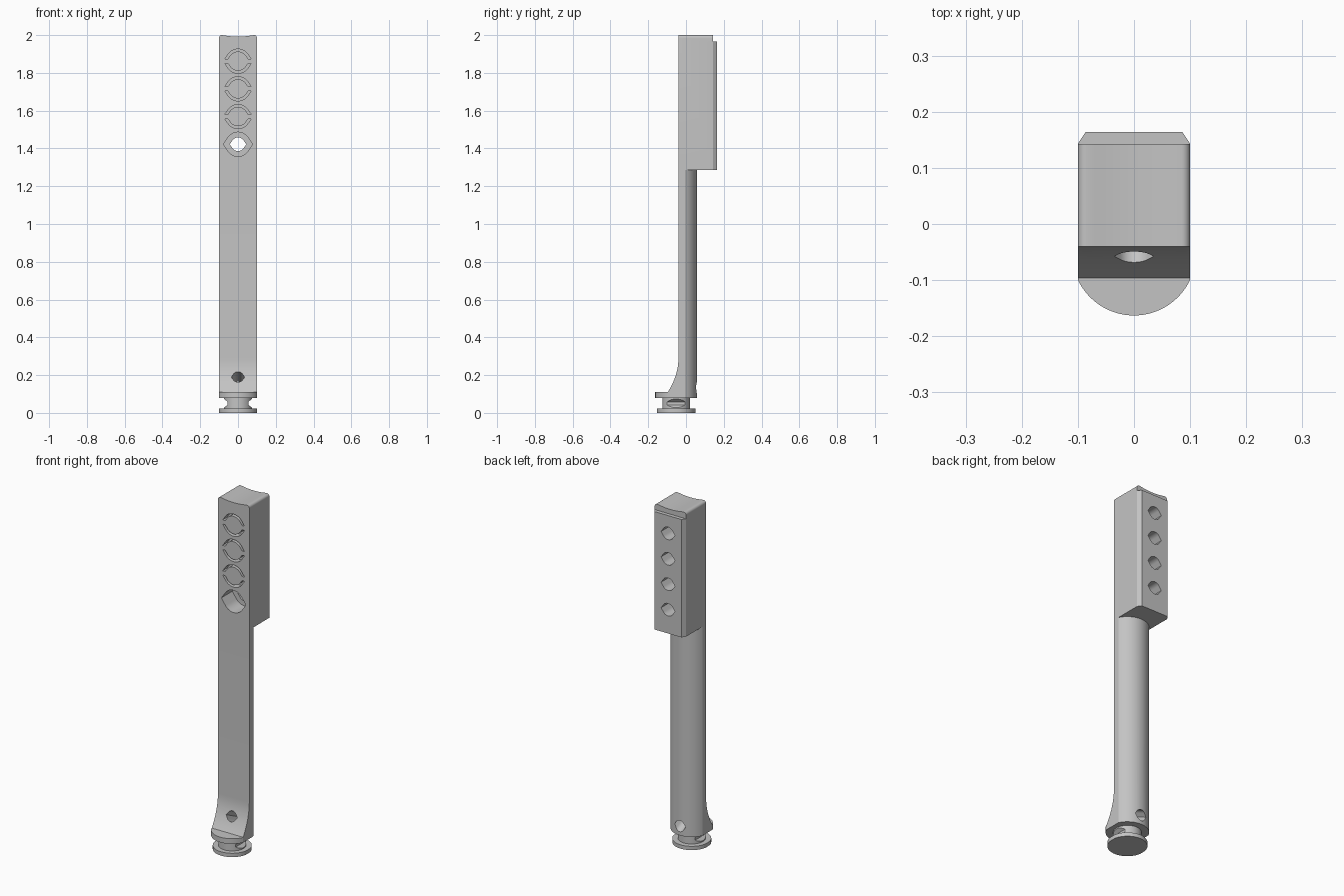
import bpy, bmesh, math
from mathutils import Vector, Matrix

cube = bpy.data.objects.get("Cube")
if cube:
    bpy.data.objects.remove(cube, do_unlink=True)

grey = bpy.data.materials.new("plain grey")
grey.use_nodes = True
grey.diffuse_color = (0.55, 0.55, 0.55, 1)
grey.node_tree.nodes["Principled BSDF"].inputs["Base Color"].default_value = grey.diffuse_color

AXIS_Y = -0.0525      # centre line of the round shaft and foot
BORE_Z = [1.422 + i * 0.1467 for i in range(4)]


def prism(name, profile, axis, lo, hi):
    """Extrude a 2D profile along an axis; profile gives the other two coordinates in order."""
    bm = bmesh.new()
    rows = []
    for d in (lo, hi):
        row = []
        for p in profile:
            co = list(p)
            co.insert("xyz".index(axis), d)
            row.append(bm.verts.new(co))
        rows.append(row)
    bm.faces.new(rows[0])
    bm.faces.new(rows[1])
    n = len(profile)
    for i in range(n):
        j = (i + 1) % n
        bm.faces.new((rows[0][i], rows[0][j], rows[1][j], rows[1][i]))
    bmesh.ops.recalc_face_normals(bm, faces=bm.faces)
    me = bpy.data.meshes.new(name)
    bm.to_mesh(me)
    bm.free()
    me.materials.append(grey)
    ob = bpy.data.objects.new(name, me)
    bpy.context.collection.objects.link(ob)
    return ob


def arc(cx, cy, r, a0, a1, steps=16):
    return [(cx + r * math.cos(math.radians(a0 + (a1 - a0) * i / steps)),
             cy + r * math.sin(math.radians(a0 + (a1 - a0) * i / steps))) for i in range(steps + 1)]


def clipped_disc(r):
    """Circle around the shaft axis with flats at the sides."""
    a = math.degrees(math.acos(0.1 / r)) if r > 0.1 else 0.5
    return arc(0, AXIS_Y, r, a, 180 - a, 32) + arc(0, AXIS_Y, r, 180 + a, 360 - a, 32)


def pinched(r, cz=0):
    """Round hole drawn out to a point on both sides."""
    tip = r * 1.22
    return ([(tip, cz)] + arc(0, cz, r, 35, 145) + [(-tip, cz)] + arc(0, cz, r, 215, 325))


def groove(cz, side):
    """Curved slot above or below a round plug."""
    cut = 0.012

    def edge(r):
        x = r * 1.22 - cut * math.tan(math.radians(35))
        return [(x, cut)] + arc(0, 0, r, 35, 145) + [(-x, cut)]
    return [(x, cz + side * z) for x, z in edge(0.064) + edge(0.051)[::-1]]


def boolean(target, other, op="DIFFERENCE"):
    mod = target.modifiers.new("cut", "BOOLEAN")
    mod.operation, mod.solver, mod.object = op, "EXACT", other
    bpy.context.view_layer.update()
    me = bpy.data.meshes.new_from_object(target.evaluated_get(bpy.context.evaluated_depsgraph_get()))
    target.modifiers.clear()
    target.data = me
    bpy.data.objects.remove(other, do_unlink=True)


# Shaft: flared side profile trimmed to a round back
flare = [(-0.04 - 0.056 * (1 - t / 8) ** 2, 0.11 + 0.18 * t / 8) for t in range(9)]
side = [(0.2, 0.08), (-0.2, 0.08), (-0.2, 0.11)] + flare + [(-0.04, 1.3), (0.2, 1.3)]
body = prism("handle_body", side, "x", -0.12, 0.12)
boolean(body, prism("round_trim", clipped_disc(0.1105), "z", 0.05, 1.4), "INTERSECT")

# Upper block with rounded shoulders and a slightly dished top
dish = [(x / 100, 1.992 + 0.008 * (x / 8) ** 2) for x in range(-7, 8)]
front = ([(-0.1, 1.285), (0.1, 1.285)] + arc(0.085, 1.985, 0.015, 0, 90, 6)
         + dish[::-1] + arc(-0.085, 1.985, 0.015, 90, 180, 6))
boolean(body, prism("block", front, "y", -0.04, 0.143), "UNION")

# Chamfered pad on the back of the block
pad = [(-0.1, 0.13), (0.1, 0.13), (0.1, 0.143), (0.086, 0.164), (-0.086, 0.164), (-0.1, 0.143)]
boolean(body, prism("back_pad", pad, "z", 1.285, 1.965), "UNION")

# Bores from the back, open counterbore at the bottom, plugged ones above
for i, z in enumerate(BORE_Z):
    boolean(body, prism("bore", pinched(0.036, z), "y", -0.1 if i == 0 else 0.0, 0.3))
    if i == 0:
        boolean(body, prism("counterbore", pinched(0.064, z), "y", -0.1, 0.06))
    else:
        for s in (1, -1):
            boolean(body, prism("groove", groove(z, s), "y", -0.1, 0.0))

# Cord hole sloping down to the back
drill = prism("cord_hole", pinched(0.029), "y", -0.2, 0.2)
drill.data.transform(Matrix.Translation((0, -0.005, 0.164)) @ Matrix.Rotation(math.radians(-26), 4, "X"))
boolean(body, drill)

# Neck with a groove across each side
neck = prism("neck", clipped_disc(0.073), "z", 0.015, 0.09)
for s in (1, -1):
    notch = [(s * 0.1, 0.012), (s * 0.08, 0.022), (s * 0.055, 0.043), (s * 0.055, 0.058),
             (s * 0.08, 0.08), (s * 0.1, 0.089)]
    boolean(neck, prism("notch", notch, "y", -0.3, 0.3))

# Foot disc
foot = prism("foot_disc", clipped_disc(0.102), "z", 0, 0.022)

for ob in (body, neck, foot):
    bpy.ops.object.select_all(action="DESELECT")
    ob.select_set(True)
    bpy.context.view_layer.objects.active = ob
    bpy.ops.object.shade_smooth_by_angle(angle=math.radians(25))
